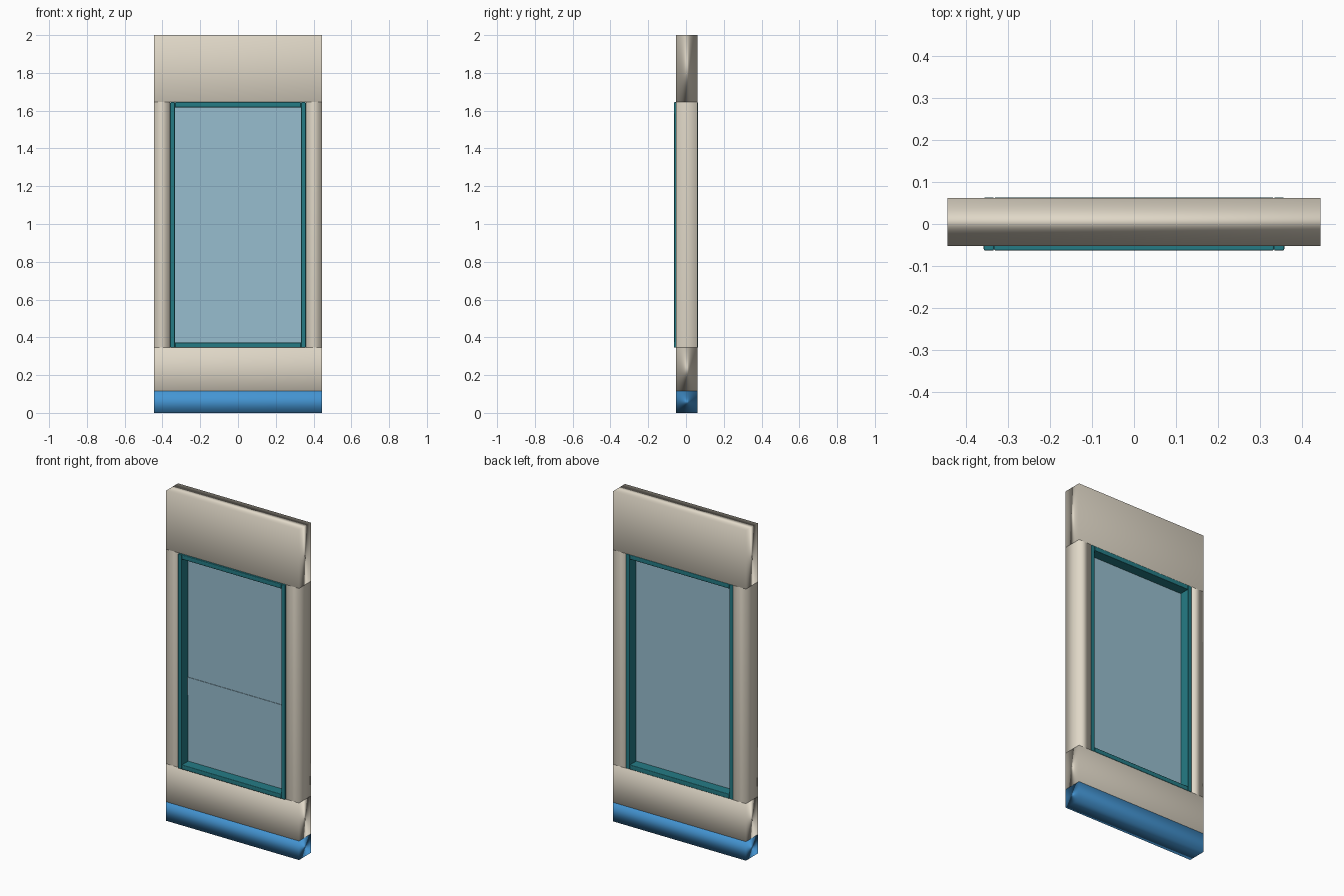
import bpy, bmesh

if "Cube" in bpy.data.objects:
    bpy.data.objects.remove(bpy.data.objects["Cube"])


def material(name, rgb):
    m = bpy.data.materials.new(name)
    m.diffuse_color = (*rgb, 1.0)
    m.use_nodes = True
    m.node_tree.nodes["Principled BSDF"].inputs["Base Color"].default_value = m.diffuse_color
    return m


WALL = material("warm beige", (0.74, 0.68, 0.57))
BASE = material("bright blue", (0.058, 0.30, 0.65))
TEAL = material("dark teal", (0.018, 0.20, 0.235))
GLASS = material("pale blue glass", (0.31, 0.51, 0.62))


def box(name, x, y, z, mat, soft=False, bevel=0.0):
    """Box from (min, max) ranges; soft gives area-weighted smooth normals."""
    bm = bmesh.new()
    bmesh.ops.create_cube(bm, size=1)
    for v in bm.verts:
        for i, (lo, hi) in enumerate((x, y, z)):
            v.co[i] = lo if v.co[i] < 0 else hi
    for f in bm.faces:
        f.smooth = soft or bevel > 0
    mesh = bpy.data.meshes.new(name)
    bm.to_mesh(mesh)
    bm.free()
    mesh.materials.append(mat)
    ob = bpy.data.objects.new(name, mesh)
    bpy.context.collection.objects.link(ob)
    if bevel:
        b = ob.modifiers.new("bevel", 'BEVEL')
        b.width = bevel
        b.segments = 2
    if soft or bevel:
        w = ob.modifiers.new("weighted normals", 'WEIGHTED_NORMAL')
        w.mode = 'FACE_AREA'
    return ob


W = 0.445                    # half width of the wall
XO, XI = 0.359, 0.334        # outer and inner half width of the frame
ZB, ZT, T = 0.345, 1.645, 0.028
YW = (-0.052, 0.062)         # wall depth
YF = (-0.0635, 0.0635)       # frame depth

# Wall: skirting, sill wall, header and side piers
box("base_strip", (-W, W), YW, (0, 0.115), BASE, soft=True)
box("lower_wall", (-W, W), YW, (0.115, ZB), WALL, soft=True)
box("upper_wall", (-W, W), YW, (ZT, 2.0), WALL, soft=True)
for side, s in (("left", -1), ("right", 1)):
    box(side + "_pier", tuple(sorted((s * XO, s * W))), YW, (ZB, ZT), WALL, soft=True)
    # Vertical frame bars
    box(side + "_frame_bar", tuple(sorted((s * XI, s * XO))), YF, (ZB, ZT), TEAL, bevel=0.004)

# Horizontal frame bars
box("bottom_frame_bar", (-XI, XI), YF, (ZB, ZB + T), TEAL, bevel=0.004)
box("top_frame_bar", (-XI, XI), YF, (ZT - T, ZT), TEAL, bevel=0.004)

# Glass pane with the thin overlap band on the front
box("glass_pane", (-XI, XI), (-0.003, 0.003), (ZB + T, ZT - T), GLASS)
box("glass_overlap_band", (-XI, XI), (-0.006, -0.003), (0.775, 0.882), GLASS)
